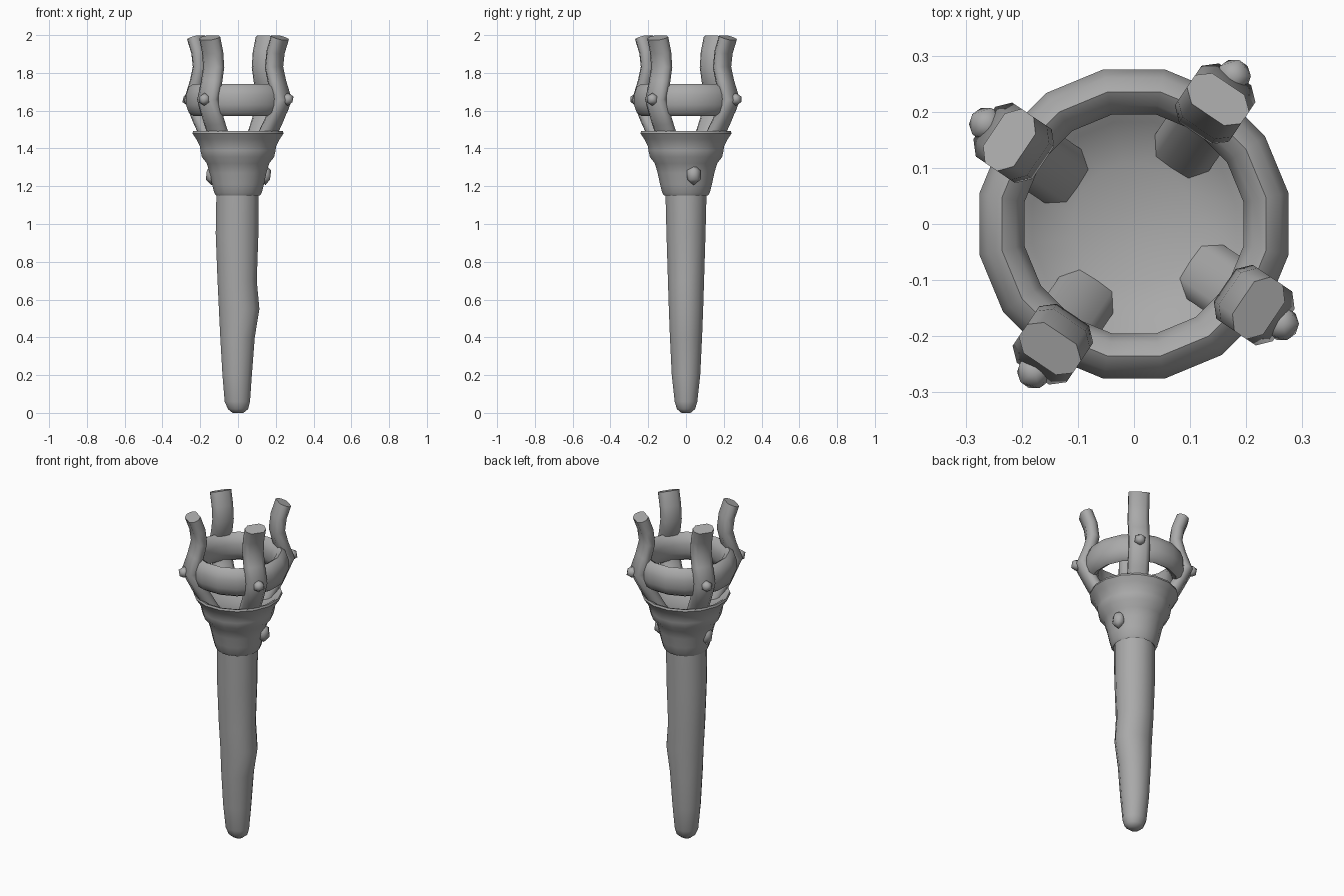
import bpy, bmesh, math
from mathutils import Vector, Matrix

cube = bpy.data.objects.get("Cube")
if cube:
    bpy.data.objects.remove(cube)

grey = bpy.data.materials.new("weathered grey")
grey.use_nodes = True
colour = (0.4, 0.4, 0.4, 1)
grey.diffuse_color = colour
bsdf = next(n for n in grey.node_tree.nodes if n.type == 'BSDF_PRINCIPLED')
bsdf.inputs["Base Color"].default_value = colour


def finish(name, bm, angle=40):
    bmesh.ops.recalc_face_normals(bm, faces=bm.faces[:])
    mesh = bpy.data.meshes.new(name)
    bm.to_mesh(mesh)
    bm.free()
    for p in mesh.polygons:
        p.use_smooth = True
    mesh.set_sharp_from_angle(angle=math.radians(angle))
    mesh.materials.append(grey)
    ob = bpy.data.objects.new(name, mesh)
    bpy.context.scene.collection.objects.link(ob)
    return ob


def loft(sections, closed=False):
    """Skin a list of equal-length point loops, capping open ends."""
    bm = bmesh.new()
    rows = [[bm.verts.new(p) for p in s] for s in sections]
    n = len(rows[0])
    pairs = list(zip(rows, rows[1:])) + ([(rows[-1], rows[0])] if closed else [])
    for a, b in pairs:
        for i in range(n):
            j = (i + 1) % n
            bm.faces.new((a[i], a[j], b[j], b[i]))
    if not closed:
        bm.faces.new(rows[0])
        bm.faces.new(rows[-1])
    return bm


def circle(z, rx, ry=None, cx=0, sides=16):
    ry = ry or rx
    return [(cx + rx * math.cos(a), ry * math.sin(a), z)
            for a in (math.tau * (i + 0.5) / sides for i in range(sides))]


# Handle: slightly crooked tapering shaft, given as height, left edge, right edge, depth
shaft = [(0.0, -.03, .03, .025), (.02, -.055, .055, .05), (.06, -.073, .066, .062),
         (.2, -.085, .076, .078), (.4, -.097, .092, .088), (.55, -.105, .117, .094),
         (.7, -.112, .103, .099), (.95, -.122, .112, .107), (1.18, -.118, .113, .113)]
finish("handle", loft([circle(z, (r - l) / 2, d, (l + r) / 2, 12) for z, l, r, d in shaft]))

# Collar: stepped flaring cup with a shallow bowl on top
cup = [(1.17, .1), (1.15, .118), (1.165, .128), (1.21, .14), (1.27, .153), (1.32, .168),
       (1.355, .195), (1.39, .203), (1.41, .205), (1.45, .226), (1.48, .246),
       (1.492, .242), (1.485, .222), (1.45, .185), (1.425, .11), (1.415, .03)]
finish("collar", loft([circle(z, r) for z, r in cup]))

# Knots on both sides of the collar
for name, x, y in (("left_knot", .145, .04), ("right_knot", -.14, 0)):
    bm = bmesh.new()
    bmesh.ops.create_icosphere(bm, subdivisions=1, radius=1,
                               matrix=Matrix.Translation((x, y, 1.26))
                               @ Matrix.Diagonal((.034, .042, .055, 1)))
    finish(name, bm, 60)

# Ring: tall rounded hoop held by the prongs
section = [(.24 + .043 * math.cos(a), 1.657 + .085 * math.sin(a))
           for a in (math.tau * (i + 0.5) / 10 for i in range(10))]
hoop = [circle(z, r) for r, z in section]
finish("ring", loft(hoop, closed=True))

# Prongs: bent bars leaning out to an elbow, in to a waist, then out at the tip
path = [Vector(p) for p in ((.15, 1.41), (.225, 1.54), (.287, 1.66), (.25, 1.75),
                            (.23, 1.83), (.24, 1.91), (.268, 1.987))]
W, T = .058, .035
outline = [(W, T * .4), (W * .6, T), (-W * .6, T), (-W, T * .4),
           (-W, -T * .4), (-W * .6, -T), (W * .6, -T), (W, -T * .4)]


def prong(name, angle):
    turn = Matrix.Rotation(angle, 3, 'Z')
    rows = []
    for i, p in enumerate(path):
        t = (path[min(i + 1, len(path) - 1)] - path[max(i - 1, 0)]).normalized()
        out = Vector((t.y, -t.x))
        rows.append([turn @ Vector((p.x + out.x * v, u, p.y + out.y * v)) for u, v in outline])
    finish(name, loft(rows), 50)
    # Small stud on the outside of the elbow
    bm = bmesh.new()
    bmesh.ops.create_icosphere(bm, subdivisions=1, radius=.034,
                               matrix=Matrix.Translation(turn @ Vector((.318, 0, 1.66))))
    finish(name + "_stud", bm, 60)


names = ("back_left_prong", "back_right_prong", "front_right_prong", "front_left_prong")
for k, name in enumerate(names):
    prong(name, math.radians(56 + 90 * k))
